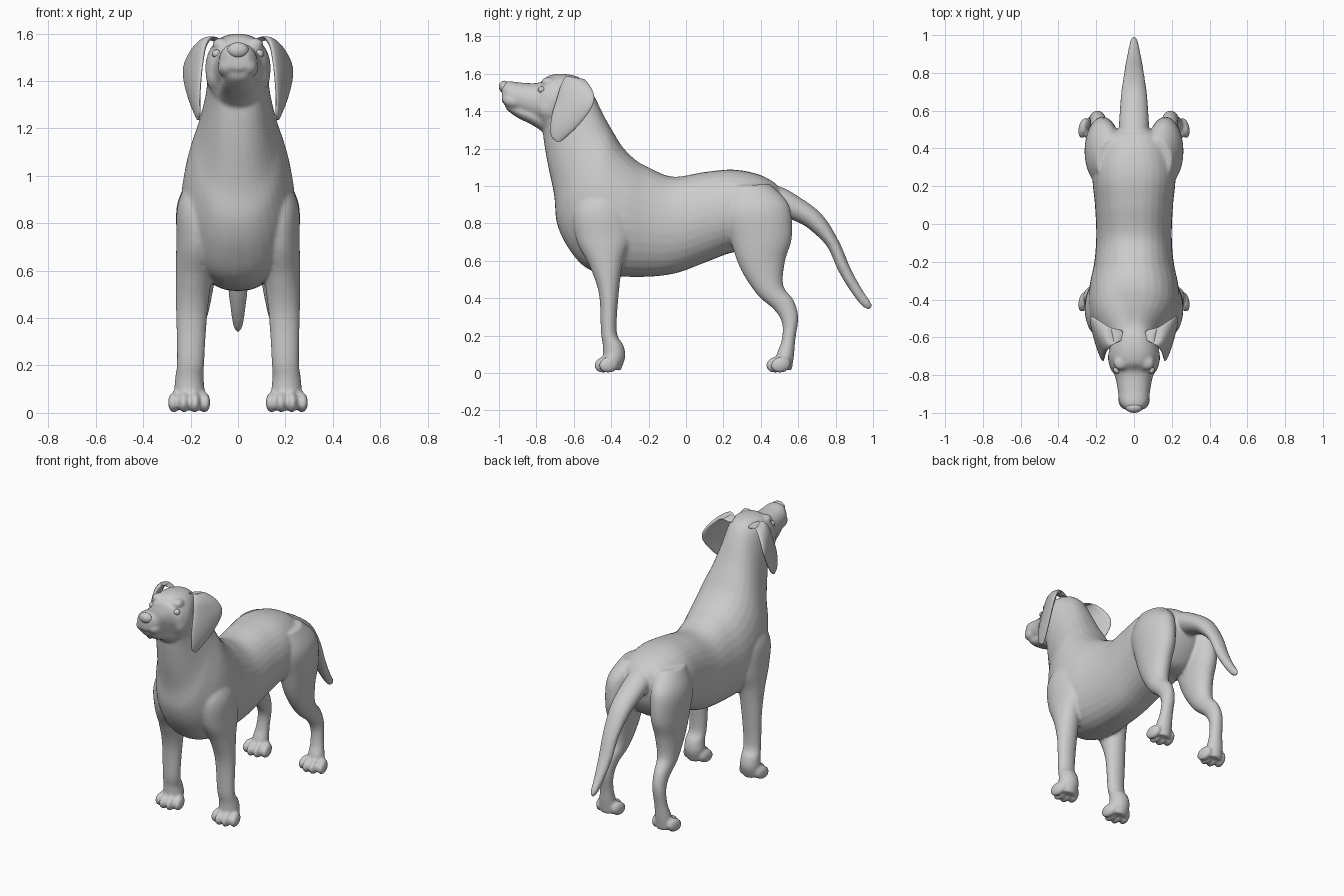
import bpy, bmesh, math
from mathutils import Vector, Matrix

SEG = 32


def catmull(p0, p1, p2, p3, t):
    return [0.5 * (2 * b + (c - a) * t + (2 * a - 5 * b + 4 * c - d) * t * t
                   + (3 * b - a - 3 * c + d) * t ** 3)
            for a, b, c, d in zip(p0, p1, p2, p3)]


def loft(bm, rings, side=1, steps=6, power=1.0):
    """Ring: y,z of one silhouette edge, y,z of the other, centre x, half width, x slant."""
    rings = [list(r) + [0] * (7 - len(r)) for r in rings]
    pts = [rings[0]] + rings + [rings[-1]]
    fine = [catmull(*pts[i:i + 4], k / steps) for i in range(len(rings) - 1) for k in range(steps)]
    fine.append(rings[-1])
    loops = []
    for ya, za, yb, zb, x, w, dx in fine:
        a, b = Vector((x - dx, ya, za)), Vector((x + dx, yb, zb))
        c, u = (a + b) / 2, (a - b) / 2
        n = u.normalized()
        v = Vector((1, 0, 0))
        v = (v - n * v.dot(n)).normalized() * max(w, 0.003)
        loop = []
        for k in range(SEG):
            t = 2 * math.pi * k / SEG
            cs, sn = math.cos(t), math.sin(t)
            p = c + u * cs + v * math.copysign(abs(sn) ** power, sn)
            loop.append(bm.verts.new((p.x * side, p.y, p.z)))
        loops.append(loop)
    for l0, l1 in zip(loops, loops[1:]):
        for k in range(SEG):
            j = (k + 1) % SEG
            bm.faces.new((l0[k], l0[j], l1[j], l1[k]))
    bm.faces.new(loops[0])
    bm.faces.new(loops[-1])


def blob(bm, centre, radii, tilt=0, turn=0):
    m = (Matrix.Translation(centre) @ Matrix.Rotation(turn, 4, 'Z')
         @ Matrix.Rotation(tilt, 4, 'X') @ Matrix.Diagonal((*radii, 1)))
    bmesh.ops.create_uvsphere(bm, u_segments=20, v_segments=12, radius=1, matrix=m)


def finish(name, bm):
    bmesh.ops.recalc_face_normals(bm, faces=bm.faces)
    for f in bm.faces:
        f.smooth = True
    me = bpy.data.meshes.new(name)
    bm.to_mesh(me)
    bm.free()
    ob = bpy.data.objects.new(name, me)
    bpy.context.collection.objects.link(ob)
    return ob


body = bmesh.new()

# torso, neck, skull and upper muzzle (top edge, bottom edge)
loft(body, [
    (.51, .97, .51, .86, 0, .05), (.47, 1.02, .48, .76, 0, .14), (.38, 1.065, .40, .66, 0, .20),
    (.25, 1.088, .25, .645, 0, .22), (.10, 1.075, .10, .59, 0, .207),
    (-.07, 1.05, -.05, .535, 0, .20), (-.20, 1.10, -.20, .515, 0, .21),
    (-.27, 1.14, -.38, .52, 0, .235), (-.34, 1.21, -.53, .56, 0, .24),
    (-.39, 1.29, -.63, .67, 0, .222), (-.43, 1.36, -.69, .80, 0, .19),
    (-.46, 1.42, -.705, .95, 0, .163), (-.49, 1.48, -.74, 1.12, 0, .14),
    (-.53, 1.545, -.76, 1.24, 0, .13), (-.58, 1.585, -.765, 1.29, 0, .132),
    (-.66, 1.60, -.77, 1.31, 0, .138), (-.735, 1.59, -.79, 1.335, 0, .122),
    (-.785, 1.553, -.83, 1.36, 0, .10), (-.87, 1.552, -.89, 1.39, 0, .086),
    (-.945, 1.56, -.95, 1.425, 0, .076), (-.985, 1.55, -.985, 1.45, 0, .045)], power=.85)

# lower jaw
loft(body, [
    (-.74, 1.42, -.76, 1.285, 0, .085), (-.81, 1.42, -.82, 1.325, 0, .078),
    (-.89, 1.44, -.90, 1.365, 0, .066), (-.95, 1.45, -.955, 1.405, 0, .05),
    (-.968, 1.45, -.968, 1.43, 0, .02)])

# tail
loft(body, [
    (.42, 1.00, .46, .86, 0, .08), (.50, .998, .54, .83, 0, .08), (.60, .945, .61, .80, 0, .075),
    (.725, .85, .665, .765, 0, .068), (.815, .71, .755, .675, 0, .055),
    (.88, .56, .815, .545, 0, .045), (.94, .45, .885, .43, 0, .032),
    (.985, .385, .945, .355, 0, .02), (.998, .36, .985, .337, 0, .006)])

for s in (1, -1):
    # front leg with shoulder (front edge, back edge)
    loft(body, [
        (-.53, 1.02, -.40, 1.05, .13, .05), (-.60, .87, -.32, .90, .165, .088),
        (-.585, .71, -.29, .73, .172, .088), (-.515, .57, -.335, .60, .185, .077),
        (-.465, .42, -.36, .42, .195, .066), (-.455, .22, -.37, .22, .20, .058),
        (-.445, .15, -.335, .15, .205, .06), (-.445, .09, -.325, .085, .205, .064),
        (-.45, .03, -.35, .012, .205, .055)], s)
    # hind leg with haunch
    loft(body, [
        (.22, 1.00, .45, 1.01, .12, .08), (.20, .86, .55, .90, .16, .097),
        (.235, .72, .567, .73, .167, .09), (.29, .56, .53, .60, .17, .075),
        (.38, .42, .52, .47, .178, .058), (.475, .335, .575, .39, .187, .045),
        (.515, .26, .60, .30, .193, .042), (.51, .17, .585, .18, .20, .043),
        (.485, .10, .577, .09, .205, .052), (.49, .03, .565, .012, .205, .05)], s)
    # toes of both paws
    for y in (-.437, .482):
        for dx, back in ((-.062, .025), (-.022, 0), (.022, 0), (.064, .025)):
            blob(body, (s * (.205 + dx), y + back, .045), (.025, .055, .044), .25, s * dx * 3)
    # brows and cheeks
    blob(body, (s * .07, -.735, 1.555), (.038, .04, .028), 0, s * .4)
    blob(body, (s * .085, -.72, 1.42), (.05, .08, .07))
    # upper lips
    blob(body, (s * .045, -.925, 1.455), (.04, .06, .04), -.3)
    # eyes
    eye = bmesh.new()
    blob(eye, (s * .09, -.772, 1.515), (.02, .02, .018))
    finish("eye_left" if s > 0 else "eye_right", eye)
    # hanging ear (front edge, back edge, slanting outwards at the back)
    ear = bmesh.new()
    loft(ear, [
        (-.62, 1.575, -.56, 1.56, .075, .02), (-.64, 1.588, -.545, 1.572, .125, .022, .01),
        (-.665, 1.55, -.51, 1.53, .165, .022, .025), (-.69, 1.47, -.49, 1.47, .188, .02, .036),
        (-.715, 1.39, -.51, 1.41, .193, .017, .034), (-.725, 1.32, -.57, 1.33, .185, .015, .022),
        (-.72, 1.265, -.63, 1.27, .173, .012, .01), (-.69, 1.236, -.67, 1.238, .168, .006)], s)
    finish("ear_left" if s > 0 else "ear_right", ear)

# fuse the body masses into one smooth skin
dog = finish("dog_body", body)
fuse = dog.modifiers.new("fuse", 'REMESH')
fuse.mode = 'VOXEL'
fuse.voxel_size = .009
fuse.use_smooth_shade = True
relax = dog.modifiers.new("relax", 'SMOOTH')
relax.factor = .5
relax.iterations = 6

# nose pad
nose = bmesh.new()
blob(nose, (0, -.972, 1.53), (.045, .028, .033))
finish("nose", nose)
